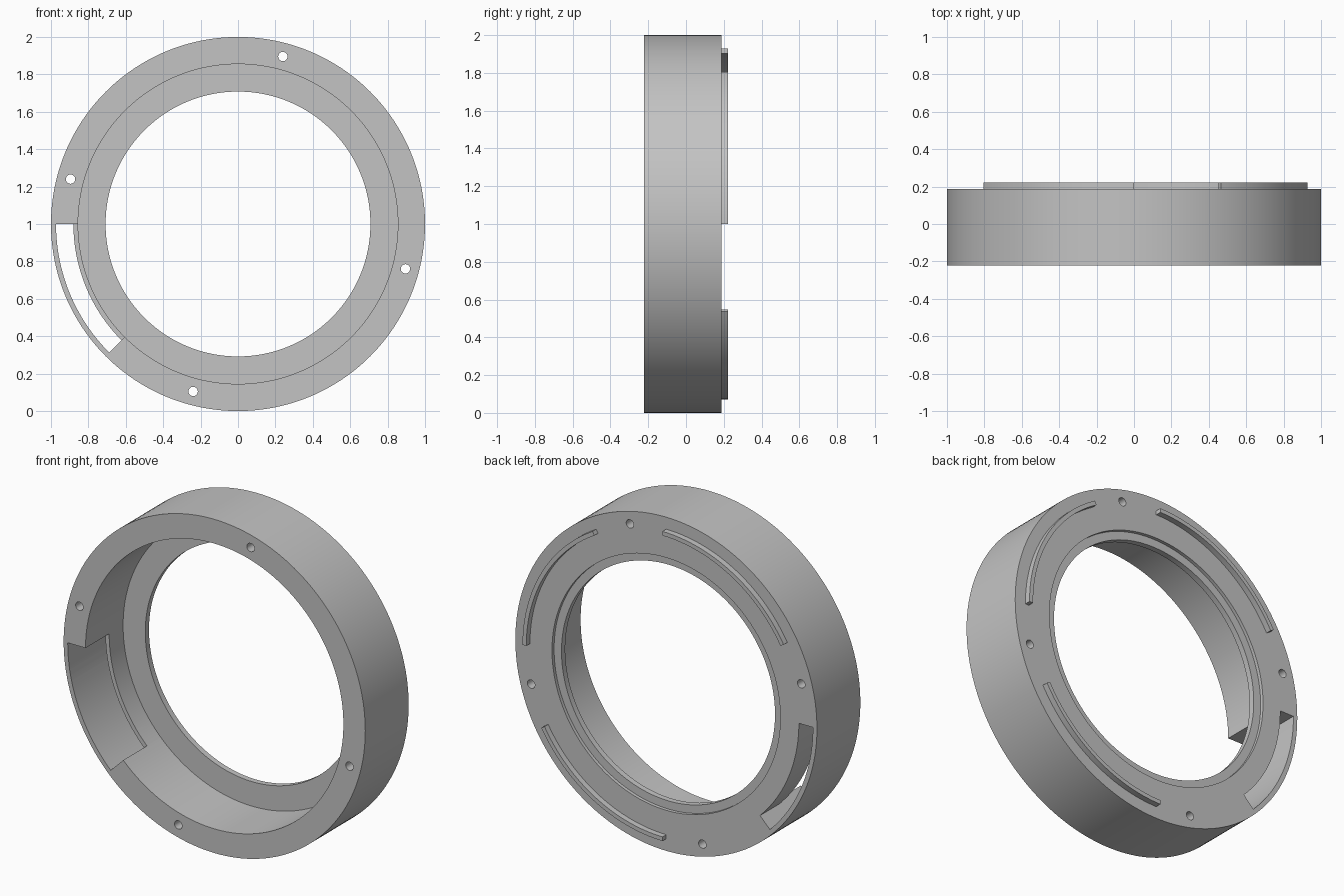
import bpy, bmesh
from math import sin, cos, radians, tau
from mathutils import Matrix

cube = bpy.data.objects.get("Cube")
if cube:
    bpy.data.objects.remove(cube, do_unlink=True)

FRONT, BACK, TIP = -0.223, 0.188, 0.223   # body front, body back, rib tips
STEP = tau / 192

grey = bpy.data.materials.new("plain_grey")
grey.use_nodes = True
grey.diffuse_color = (0.55, 0.55, 0.55, 1)
grey.node_tree.nodes["Principled BSDF"].inputs["Base Color"].default_value = grey.diffuse_color


def finish(name, bm):
    bmesh.ops.recalc_face_normals(bm, faces=bm.faces[:])
    mesh = bpy.data.meshes.new(name)
    bm.to_mesh(mesh)
    bm.free()
    mesh.materials.append(grey)
    obj = bpy.data.objects.new(name, mesh)
    bpy.context.collection.objects.link(obj)
    return obj


def sweep(name, profile, start=0, end=360):
    """Turn a closed (radius, y) profile about the ring axis."""
    full = end - start == 360
    a0, span = radians(start), radians(end - start)
    n = round(span / STEP)
    bm = bmesh.new()
    rows = []
    for i in range(n if full else n + 1):
        a = a0 + span * i / n
        rows.append([bm.verts.new((r * cos(a), y, 1 + r * sin(a))) for r, y in profile])
    pairs = list(zip(rows, rows[1:]))
    if full:
        pairs.append((rows[-1], rows[0]))
    else:
        bm.faces.new(rows[0])
        bm.faces.new(rows[-1])
    for p, q in pairs:
        for j in range(len(profile)):
            k = (j + 1) % len(profile)
            bm.faces.new((p[j], p[k], q[k], q[j]))
    return finish(name, bm)


def activate(obj):
    bpy.ops.object.select_all(action='DESELECT')
    obj.select_set(True)
    bpy.context.view_layer.objects.active = obj


def cut(obj, cutter):
    cutter.hide_render = True
    mod = obj.modifiers.new("cut", 'BOOLEAN')
    mod.operation, mod.solver, mod.object = 'DIFFERENCE', 'EXACT', cutter
    activate(obj)
    bpy.ops.object.modifier_apply(modifier=mod.name)
    bpy.data.objects.remove(cutter, do_unlink=True)


# Housing ring: wide front bore, thin inner flange, shallow recess in the back
flange, recess = FRONT + 0.356, BACK - 0.02
ring = sweep("housing_ring", [
    (0.855, FRONT), (1, FRONT), (1, BACK), (0.757, BACK),
    (0.757, recess), (0.708, recess), (0.708, flange), (0.855, flange)])

# Curved slot: open to the bore in front, behind a thin lip further back
lip = FRONT + 0.224
cut(ring, sweep("slot_cutter", [
    (0.8, FRONT - 0.05), (0.973, FRONT - 0.05), (0.973, BACK + 0.05),
    (0.88, BACK + 0.05), (0.88, lip), (0.8, lip)], 180, 225))

# Four screw holes through the rim
bm = bmesh.new()
for deg in (75, 165, 255, 345):
    a = radians(deg)
    place = Matrix.Translation((0.927 * cos(a), 0, 1 + 0.927 * sin(a)))
    bmesh.ops.create_cone(bm, cap_ends=True, segments=32, radius1=0.025, radius2=0.025,
                          depth=1, matrix=place @ Matrix.Rotation(tau / 4, 4, 'X'))
cut(ring, finish("hole_cutter", bm))

# Three raised curved ribs on the back
parts = [ring]
for name, start in (("left_rib", 0), ("top_rib", 90), ("bottom_rib", 270)):
    parts.append(sweep(name, [(0.903, BACK - 0.01), (0.928, BACK - 0.01),
                              (0.928, TIP), (0.903, TIP)], start, start + 60))

for part in parts:
    activate(part)
    bpy.ops.object.shade_smooth_by_angle(angle=radians(30))
